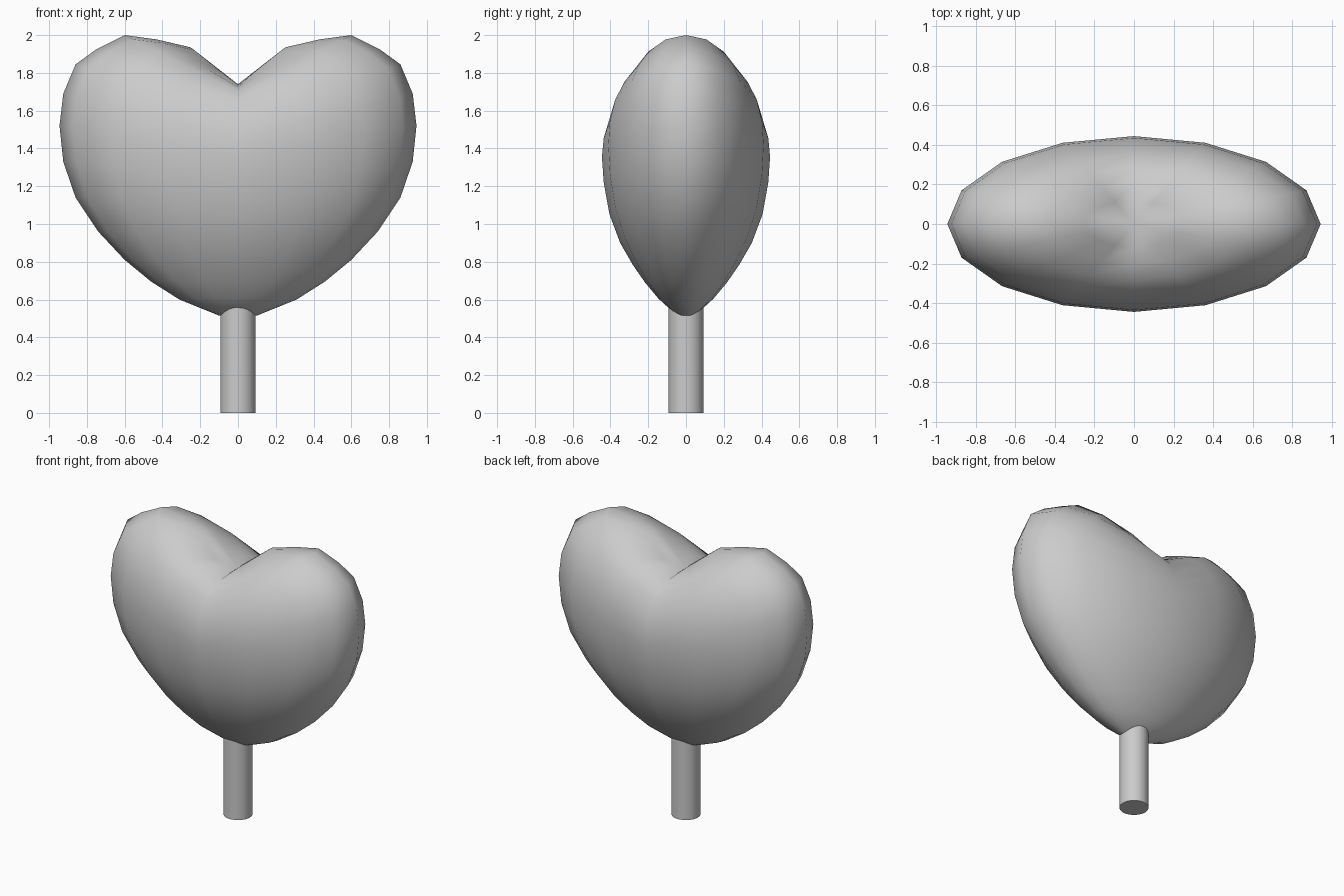
import bpy, bmesh, math

if "Cube" in bpy.data.objects:
    bpy.data.objects.remove(bpy.data.objects["Cube"])

SEGS = 16
# heart rings, bottom to top: half width, height at the sides, height at the middle
RINGS = [
    (0.10, 0.515, 0.515), (0.31, 0.60, 0.605), (0.46, 0.695, 0.69),
    (0.60, 0.81, 0.785), (0.74, 0.96, 0.90), (0.86, 1.14, 1.05),
    (0.925, 1.33, 1.22), (0.945, 1.52, 1.355), (0.925, 1.69, 1.455),
    (0.86, 1.845, 1.545), (0.75, 1.925, 1.645), (0.60, 2.00, 1.70),
    (0.43, 1.977, 1.725), (0.25, 1.935, 1.735),
]
DEPTH = 0.471  # depth to width ratio


def finish(bm, name, smooth):
    bmesh.ops.recalc_face_normals(bm, faces=bm.faces)
    mesh = bpy.data.meshes.new(name)
    bm.to_mesh(mesh)
    bm.free()
    obj = bpy.data.objects.new(name, mesh)
    bpy.context.collection.objects.link(obj)
    bpy.ops.object.select_all(action='DESELECT')
    obj.select_set(True)
    bpy.context.view_layer.objects.active = obj
    bpy.ops.object.shade_smooth_by_angle(angle=math.radians(smooth))
    return obj


# heart: sphere-like rings whose sides are lifted into two lobes
bm = bmesh.new()
loops = []
for width, z_side, z_mid in RINGS:
    loop = []
    for i in range(SEGS):
        t = 2 * math.pi * i / SEGS
        lift = abs(math.cos(t))
        loop.append(bm.verts.new((width * math.cos(t), width * DEPTH * math.sin(t),
                                  z_mid + (z_side - z_mid) * lift)))
    loops.append(loop)
bottom = bm.verts.new((0, 0, 0.505))
cleft = bm.verts.new((0, 0, 1.74))
for i in range(SEGS):
    j = (i + 1) % SEGS
    bm.faces.new((bottom, loops[0][j], loops[0][i]))
    for low, high in zip(loops, loops[1:]):
        bm.faces.new((low[i], low[j], high[j], high[i]))
    bm.faces.new((cleft, loops[-1][i], loops[-1][j]))
finish(bm, "heart", 180)

# stem
bm = bmesh.new()
bmesh.ops.create_cone(bm, cap_ends=True, segments=32, radius1=0.093, radius2=0.093, depth=0.6)
bmesh.ops.translate(bm, verts=bm.verts, vec=(0, 0, 0.3))
finish(bm, "stem", 40)
